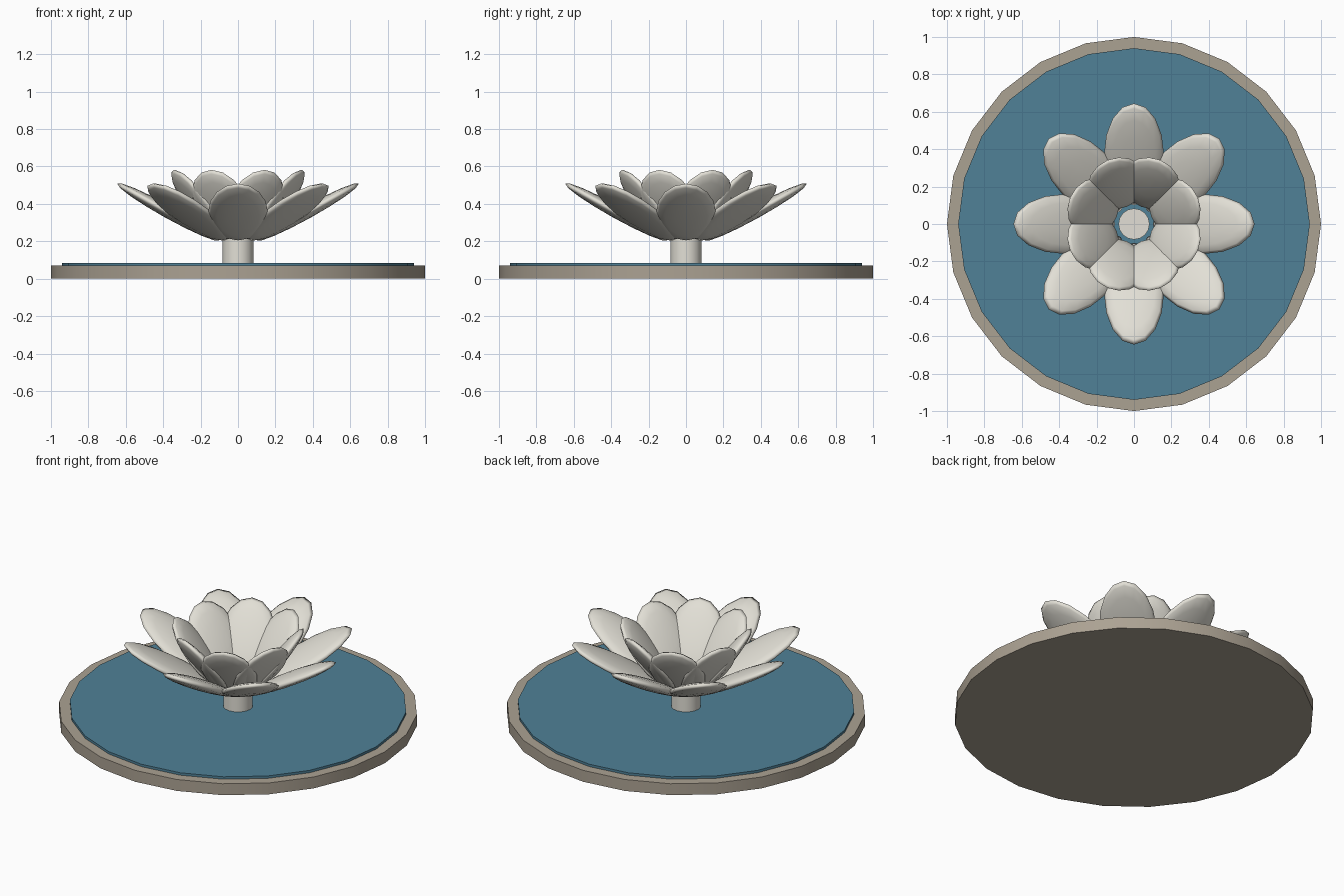
import bpy
import math
from mathutils import Matrix, Vector

cube = bpy.data.objects.get("Cube")
if cube:
    bpy.data.objects.remove(cube, do_unlink=True)


def make_material(name, rgb):
    mat = bpy.data.materials.new(name)
    mat.use_nodes = True
    colour = (*rgb, 1.0)
    mat.diffuse_color = colour
    mat.node_tree.nodes["Principled BSDF"].inputs["Base Color"].default_value = colour
    return mat


stone = make_material("warm_stone", (0.41, 0.36, 0.29))
water = make_material("pond_blue", (0.08, 0.22, 0.31))
cream = make_material("petal_cream", (0.76, 0.74, 0.67))


def disc(name, radius, bottom, top, sides, mat):
    """Upright cylinder with a vertex on the y axis."""
    bpy.ops.mesh.primitive_cylinder_add(
        vertices=sides, radius=radius, depth=top - bottom,
        location=(0, 0, (bottom + top) / 2))
    obj = bpy.context.object
    obj.name = name
    obj.data.materials.append(mat)
    bpy.ops.object.shade_smooth_by_angle(angle=math.radians(30))
    return obj


def petal_ring(name, base, tip, half_width, half_thick, offset, count=8):
    """Ring of flattened ellipsoids running from base (r, z) to tip (r, z)."""
    start = Vector((base[0], 0, base[1]))
    end = Vector((tip[0], 0, tip[1]))
    span = end - start
    tilt = math.atan2(span.z, span.x)
    shape = (Matrix.Translation((start + end) / 2)
             @ Matrix.Rotation(-tilt, 4, 'Y')
             @ Matrix.Diagonal((span.length / 2, half_width, half_thick, 1)))
    for i in range(count):
        bpy.ops.mesh.primitive_uv_sphere_add(segments=16, ring_count=8, radius=1)
        petal = bpy.context.object
        petal.name = f"{name}_{i + 1}"
        turn = Matrix.Rotation(offset + i * math.tau / count, 4, 'Z')
        petal.data.transform(turn @ shape)
        petal.data.materials.append(cream)
        bpy.ops.object.shade_smooth()


# Basin and water
disc("basin", 1.0, 0.0, 0.07, 24, stone)
disc("water_surface", 0.94, 0.05, 0.085, 24, water)

# Flower: stem, spreading outer petals, steeper inner petals
disc("stem", 0.083, 0.08, 0.24, 16, cream)
petal_ring("outer_petal", (0.10, 0.205), (0.645, 0.508), 0.16, 0.034, 0)
petal_ring("inner_petal", (0.10, 0.215), (0.37, 0.582), 0.16, 0.034, math.pi / 8)
